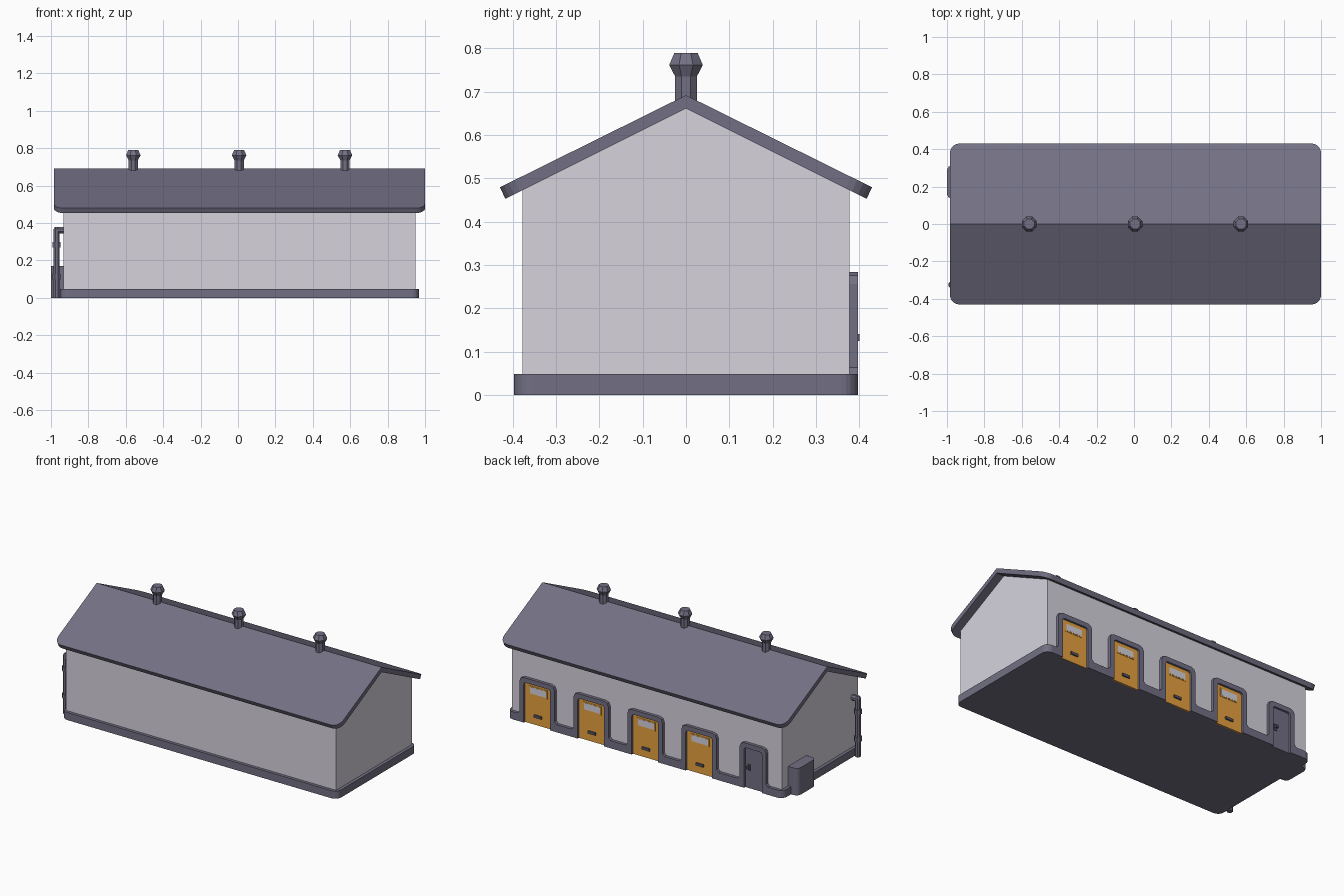
import bpy, bmesh, math
from mathutils import Vector

if "Cube" in bpy.data.objects:
    bpy.data.objects.remove(bpy.data.objects["Cube"])

CX = 0.008  # building centre along x


def material(name, rgb):
    m = bpy.data.materials.new(name)
    m.diffuse_color = (*rgb, 1)
    m.use_nodes = True
    m.node_tree.nodes["Principled BSDF"].inputs["Base Color"].default_value = m.diffuse_color
    return m


WALL = material("pale_wall", (0.67, 0.65, 0.72))
SLATE = material("slate_grey", (0.17, 0.163, 0.23))
ORANGE = material("orange_door", (0.88, 0.40, 0.055))
DARK = material("dark_metal", (0.10, 0.095, 0.135))


def finish(name, bm, mat):
    bmesh.ops.remove_doubles(bm, verts=bm.verts[:], dist=1e-5)
    bmesh.ops.recalc_face_normals(bm, faces=bm.faces[:])
    me = bpy.data.meshes.new(name)
    bm.to_mesh(me)
    bm.free()
    me.materials.append(mat)
    ob = bpy.data.objects.new(name, me)
    bpy.context.collection.objects.link(ob)
    return ob


def prism(name, pts, vec, mat):
    """Flat outline extruded along a vector."""
    bm = bmesh.new()
    face = bm.faces.new([bm.verts.new(p) for p in pts])
    new = bmesh.ops.extrude_face_region(bm, geom=[face])["geom"]
    verts = [g for g in new if isinstance(g, bmesh.types.BMVert)]
    bmesh.ops.translate(bm, verts=verts, vec=vec)
    if face.is_valid and not any(len(e.link_faces) > 1 for e in face.edges):
        bm.faces.new(list(face.verts))
    return finish(name, bm, mat)


def box(name, x0, x1, y0, y1, z0, z1, mat):
    return prism(name, [(x0, y0, z0), (x1, y0, z0), (x1, y1, z0), (x0, y1, z0)],
                 (0, 0, z1 - z0), mat)


def arc(cx, cy, r, a0, a1, n=5):
    return [(cx + r * math.cos(math.radians(a0 + (a1 - a0) * i / n)),
             cy + r * math.sin(math.radians(a0 + (a1 - a0) * i / n))) for i in range(n + 1)]


def lathe(name, profile, x, y, mat, sides=8):
    """Closed turned shape from (radius, z) pairs."""
    bm = bmesh.new()
    rings = [[bm.verts.new((x + r * math.cos(math.tau * (i + .5) / sides),
                            y + r * math.sin(math.tau * (i + .5) / sides), z))
              for i in range(sides)] for r, z in profile]
    for a, b in zip(rings, rings[1:]):
        for i in range(sides):
            j = (i + 1) % sides
            bm.faces.new((a[i], a[j], b[j], b[i]))
    bm.faces.new(rings[0])
    bm.faces.new(rings[-1])
    return finish(name, bm, mat)


# Walls: gabled block
prism("walls", [(CX - .94, y, z) for y, z in
                [(-.378, .02), (.378, .02), (.378, .473), (0, .662), (-.378, .473)]],
      (1.88, 0, 0), WALL)

# Door layout along the back: centre x, half opening
doors = [(CX + .376 * k, .062 if k == -2 else .092) for k in (2, 1, 0, -1, -2)]

# Plinth: rounded slab notched at each door
bx, by, r = .96, .397, .04
plan = arc(CX - bx + r, -by + r, r, 180, 270) + arc(CX + bx - r, -by + r, r, 270, 360)
plan += arc(CX + bx - r, by - r, r, 0, 90)
for x, h in doors:
    plan += [(x + h, by), (x + h, .381), (x - h, .381), (x - h, by)]
plan += arc(CX - bx + r, by - r, r, 90, 180)
prism("plinth", [(x, y, 0) for x, y in plan], (0, 0, .048), SLATE)

# Roof: two sloped panels with rounded eave corners
hx, ey, r = .992, .43, .05
half = [(CX - hx, 0), (CX + hx, 0)]
half += arc(CX + hx - r, ey - r, r, 0, 90) + arc(CX - hx + r, ey - r, r, 90, 180)
bm = bmesh.new()
for s in (-1, 1):
    top, low = [], []
    for x, y in half:
        yi = y * .417 / .43
        top.append(bm.verts.new((x, s * y, .692 - .495 * y)))
        low.append(bm.verts.new((x, s * yi, .661 - .499 * yi)))
    bm.faces.new(top)
    bm.faces.new(low)
    for i in range(1, len(half)):  # skips the ridge edge
        j = (i + 1) % len(half)
        bm.faces.new((top[i], top[j], low[j], low[i]))
finish("roof", bm, SLATE)

# Ridge vents
for k in (-1, 0, 1):
    lathe("ridge_vent", [(.027, .64), (.027, .735), (.042, .762), (.029, .79)],
          CX - .002 + .566 * k, 0, SLATE)

# Doors with arched surrounds
for i, (x, h) in enumerate(doors):
    small = i == 4
    w, f, c = .03, .015, .028
    o = h + w
    half_arch = [(h, .048), (o + f, .048), (o, .048 + f), (o, .284 - c),
                 (o - c * .3, .284 - c * .3), (o - c, .284)]
    inner = [(h - .014, .254), (h - .004, .25), (h, .24)]
    outline = half_arch + [(-a, b) for a, b in reversed(half_arch)]
    outline += [(-a, b) for a, b in reversed(inner)] + inner
    prism("door_surround", [(x + a, .372, b) for a, b in outline], (0, .025, 0), SLATE)
    box("door", x - h, x + h, .375, .384, 0, .255, SLATE if small else ORANGE)
    if small:
        # Handle plate and knob on the narrow door
        box("handle_plate", x + h - .036, x + h - .016, .38, .388, .11, .15, DARK)
        box("door_knob", x + h - .034, x + h - .018, .38, .401, .124, .14, DARK)
    else:
        # Viewing slot and low pull
        box("door_slot_rim", x - .063, x + .063, .383, .386, .183, .238, ORANGE)
        box("door_slot", x - .057, x + .057, .383, .387, .19, .231, WALL)
        box("door_pull", x - .026, x + .026, .38, .393, .048, .064, DARK)

# Side cabinet with rounded outer corners
r = .03
cab = [(-.92, .134)] + [(-.92, .315)]
cab += arc(-1 + r, .315 - r, r, 90, 180, 4) + arc(-1 + r, .134 + r, r, 180, 270, 4)
prism("side_cabinet", [(x, y, 0) for x, y in cab], (0, 0, .17), SLATE)

# Drain pipe: riser, elbow into the wall, collars
px, py, pr = -.97, -.325, .018
lathe("drain_pipe", [(pr, 0), (pr, .366), (pr * .6, .379)], px, py, SLATE)
elbow = [(py + pr * math.cos(math.tau * (i + .5) / 8), .361 + pr * math.sin(math.tau * (i + .5) / 8))
         for i in range(8)]
prism("pipe_elbow", [(px - .006, y, z) for y, z in elbow], (.05, 0, 0), SLATE)
for z in (.112, .283):
    lathe("pipe_collar", [(.023, z - .014), (.023, z + .014)], px, py, SLATE)
